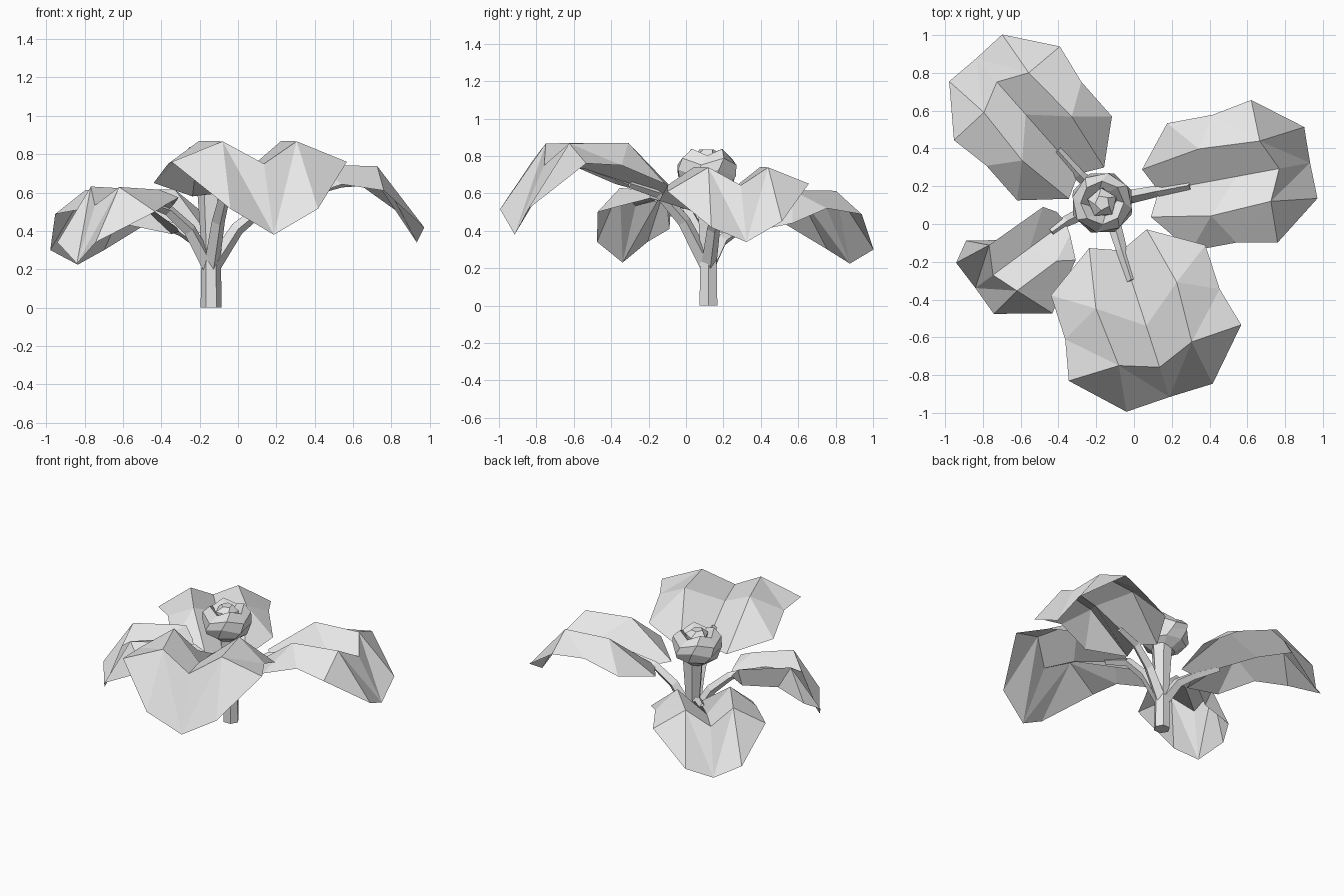
import bpy
import bmesh
from math import radians, cos, sin, tau
from mathutils import Matrix, Vector

cube = bpy.data.objects.get("Cube")
if cube:
    bpy.data.objects.remove(cube, do_unlink=True)

# Single pale material
pale = bpy.data.materials.new("pale_grey")
pale.use_nodes = True
pale.diffuse_color = (0.8, 0.8, 0.8, 1)
pale.node_tree.nodes["Principled BSDF"].inputs["Base Color"].default_value = pale.diffuse_color


def add_object(name, data):
    data.materials.append(pale)
    obj = bpy.data.objects.new(name, data)
    bpy.context.scene.collection.objects.link(obj)
    return obj


def mesh_from(bm, name):
    mesh = bpy.data.meshes.new(name)
    bm.to_mesh(mesh)
    bm.free()
    return mesh


def lathe(name, profile, sides, centre, twist=0.0, wobble=0.0):
    """Stack of polygon rings, capped at both ends."""
    bm = bmesh.new()
    rings = []
    for row, (radius, z) in enumerate(profile):
        ring = []
        for k in range(sides):
            a = tau * k / sides + twist * row
            bump = wobble * (-1) ** k if row > 1 else 0
            ring.append(bm.verts.new((centre[0] + radius * cos(a),
                                      centre[1] + radius * sin(a), z + bump)))
        rings.append(ring)
    for low, high in zip(rings, rings[1:]):
        for k in range(sides):
            n = (k + 1) % sides
            bm.faces.new((low[k], low[n], high[n], high[k]))
    bm.faces.new(reversed(rings[0]))
    bm.faces.new(rings[-1])
    return add_object(name, mesh_from(bm, name))


# Stem and closed flower bud
lathe("stem", [(0.055, 0), (0.05, 0.3), (0.075, 0.65)], 6, (-0.14, 0.12))
bud_centre = (-0.168, 0.112)
lathe("bud_outer_petals",
      [(0.07, 0.6), (0.145, 0.65), (0.168, 0.71), (0.16, 0.77), (0.115, 0.82), (0.07, 0.77)],
      8, bud_centre, twist=0.2, wobble=0.018)
lathe("bud_inner_petals", [(0.08, 0.74), (0.08, 0.8), (0.04, 0.835)],
      5, bud_centre, twist=0.4)

# Half of a leaf: length along x, half width along y, height from the notch
half_leaf = {
    "notch": (0, 0, 0),
    "lobe": (-0.065, 0.16, -0.02),
    "back": (0.11, 0.43, 0.05),
    "middle": (0.355, 0.43, 0.15),
    "wide": (0.57, 0.48, 0.16),
    "shoulder": (0.82, 0.24, -0.085),
    "tip": (0.816, 0, -0.22),
    "ridge_back": (0.25, 0.225, 0.27),
    "ridge_front": (0.575, 0.203, 0.267),
    "valley_back": (0.42, 0, 0.13),
    "valley_front": (0.65, 0, 0.15),
}
# Halves whose outer rim hangs lower
drooping = {"wide": (0.57, 0.48, 0.11), "shoulder": (0.82, 0.24, -0.125)}
# The smallest leaf curls: its left rim is gathered, its right rim tucked under
gathered = {
    "notch": (-0.03, 0, 0.12),
    "lobe": (0, 0.1, 0.15),
    "back": (0.08, 0.28, 0.2),
    "middle": (0.3, 0.4, 0.15),
    "wide": (0.46, 0.5, 0.11),
    "ridge_back": (0.2, 0.2, 0.25),
    "valley_back": (0.306, 0, 0.2),
}
tucked = {
    "lobe": (-0.02, 0.1, 0.16),
    "back": (0.08, 0.16, 0.1),
    "middle": (0.42, 0.16, 0.08),
    "wide": (0.66, 0.33, 0),
    "ridge_back": (0.04, 0.19, 0.25),
    "ridge_front": (0.54, 0.2, 0.27),
}
leaf_faces = [
    "notch valley_back ridge_back lobe",
    "lobe ridge_back back",
    "back ridge_back middle",
    "ridge_back ridge_front middle",
    "middle ridge_front wide",
    "valley_back valley_front ridge_front ridge_back",
    "ridge_front shoulder wide",
    "ridge_front tip shoulder",
    "valley_front tip ridge_front",
]


def add_leaf(name, notch, heading, scale, left={}, right={}):
    """Build both halves of a leaf in place and grow its stalk from the stem."""
    place = (Matrix.Translation(notch) @ Matrix.Rotation(radians(heading), 4, "Z")
             @ Matrix.Diagonal((*scale, 1)))
    bm = bmesh.new()
    centre = {}
    for side, changes in ((1, left), (-1, right)):
        corner = {}
        for key, (x, y, z) in {**half_leaf, **changes}.items():
            if y == 0 and key in centre:
                corner[key] = centre[key]
                continue
            corner[key] = bm.verts.new(place @ Vector((x, y * side, z)))
            if y == 0:
                centre[key] = corner[key]
        for face in leaf_faces:
            bm.faces.new([corner[key] for key in face.split()][::side])
    end = centre["notch"].co.copy()
    fold = end.lerp(centre["valley_back"].co, 0.4)
    add_object(name, mesh_from(bm, name))

    # Four-sided stalk, tapering into the fold of the leaf
    root = Vector((-0.14, 0.12, 0.2))
    bend = root.lerp(end, 0.5) + Vector((0, 0, 0.05))
    path = [root, bend, end, fold]
    curve = bpy.data.curves.new(name + "_stalk", "CURVE")
    curve.dimensions = "3D"
    curve.bevel_depth = 0.042
    curve.bevel_resolution = 0
    curve.use_fill_caps = True
    spline = curve.splines.new("POLY")
    spline.use_smooth = False
    spline.points.add(len(path) - 1)
    for i, (point, co) in enumerate(zip(spline.points, path)):
        point.co = (*co, 1)
        point.radius = 1 - 0.15 * i
    add_object(name + "_stalk", curve)


add_leaf("front_leaf", (-0.065, -0.14, 0.6), -72, (1, 1, 1))
add_leaf("left_leaf", (0.13, 0.175, 0.52), 10.5, (1, 0.8, 0.82), right=drooping)
add_leaf("back_leaf", (-0.295, 0.265, 0.4), 131.5, (1, 0.78, 0.8), drooping, drooping)
add_leaf("right_leaf", (-0.38, 0, 0.41), -143.6, (0.7, 0.7, 0.82), gathered, tucked)
